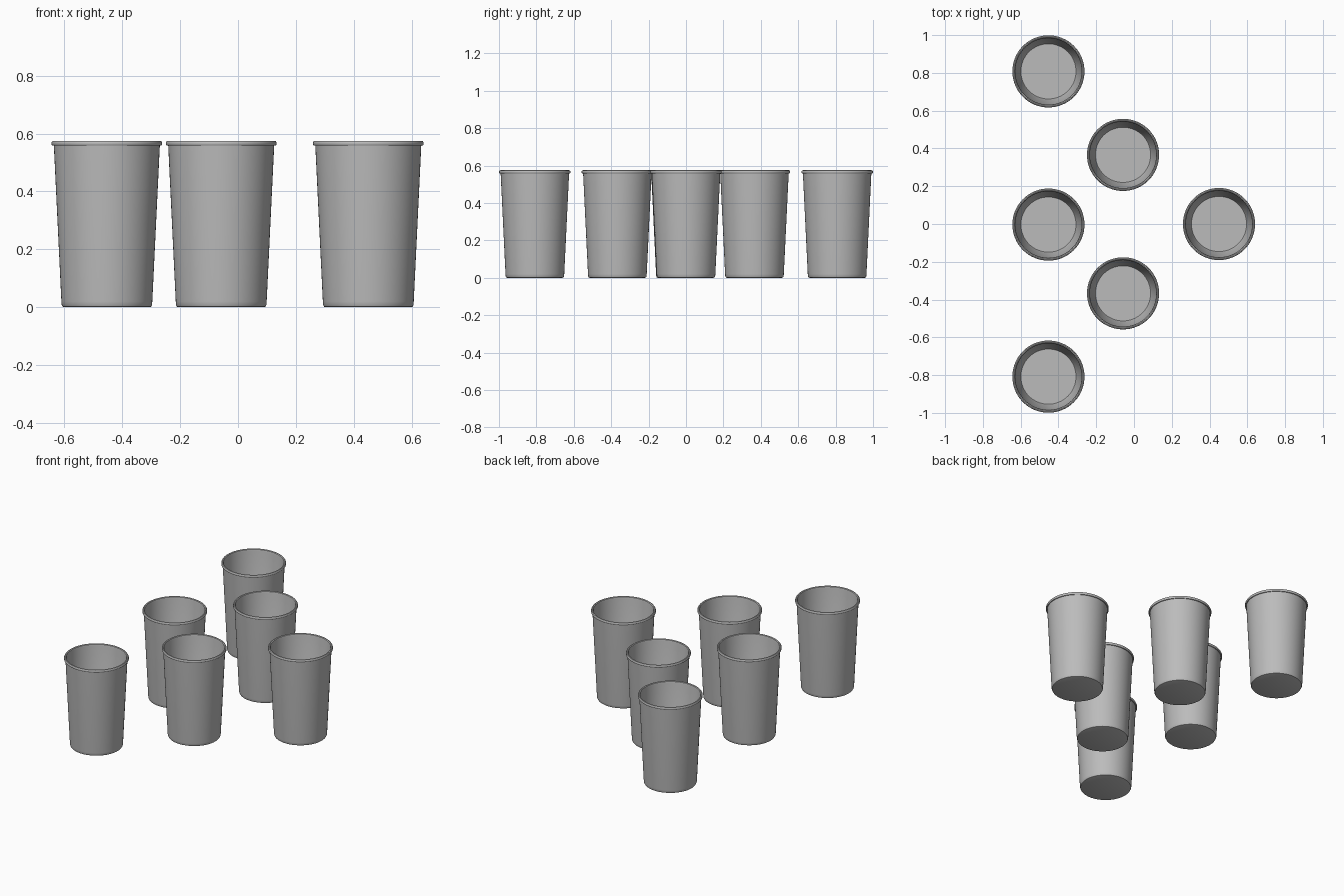
import bpy
import bmesh
import math

cube = bpy.data.objects.get("Cube")
if cube:
    bpy.data.objects.remove(cube, do_unlink=True)

# Plain grey plastic
grey = bpy.data.materials.new("grey_plastic")
grey.use_nodes = True
colour = (0.5, 0.5, 0.5, 1)
grey.diffuse_color = colour
grey.node_tree.nodes["Principled BSDF"].inputs["Base Color"].default_value = colour

# Cup section (radius, height): underside, outer wall, rolled rim, inner wall, floor
PROFILE = [
    (0, 0), (0.148, 0), (0.153, 0.002), (0.156, 0.008), (0.157, 0.02),
    (0.183, 0.558), (0.188, 0.558), (0.191, 0.562), (0.191, 0.569),
    (0.188, 0.574), (0.183, 0.575), (0.178, 0.572), (0.176, 0.562),
    (0.151, 0.02), (0.146, 0.01), (0, 0.01),
]
SIDES = 64


def cup_mesh():
    bm = bmesh.new()
    verts = [bm.verts.new((r, 0, z)) for r, z in PROFILE]
    edges = [bm.edges.new(pair) for pair in zip(verts, verts[1:])]
    bmesh.ops.spin(bm, geom=verts + edges, axis=(0, 0, 1), cent=(0, 0, 0),
                   angle=2 * math.pi, steps=SIDES)
    bmesh.ops.remove_doubles(bm, verts=bm.verts, dist=0.0002)
    bmesh.ops.recalc_face_normals(bm, faces=bm.faces)
    mesh = bpy.data.meshes.new("cup")
    bm.to_mesh(mesh)
    bm.free()
    mesh.materials.append(grey)
    return mesh


# Six cups set out in a triangle
PLACES = {
    "cup_tip": (0.45, 0),
    "cup_middle_front": (-0.058, -0.367),
    "cup_middle_back": (-0.058, 0.366),
    "cup_row_front": (-0.453, -0.808),
    "cup_row_centre": (-0.453, -0.003),
    "cup_row_back": (-0.453, 0.808),
}
mesh = cup_mesh()
bpy.ops.object.select_all(action='DESELECT')
for name, (x, y) in PLACES.items():
    cup = bpy.data.objects.new(name, mesh)
    cup.location = (x, y, 0)
    bpy.context.collection.objects.link(cup)

# Smooth walls with crisp creases
bpy.context.view_layer.objects.active = cup
cup.select_set(True)
bpy.ops.object.shade_smooth_by_angle(angle=math.radians(40))
